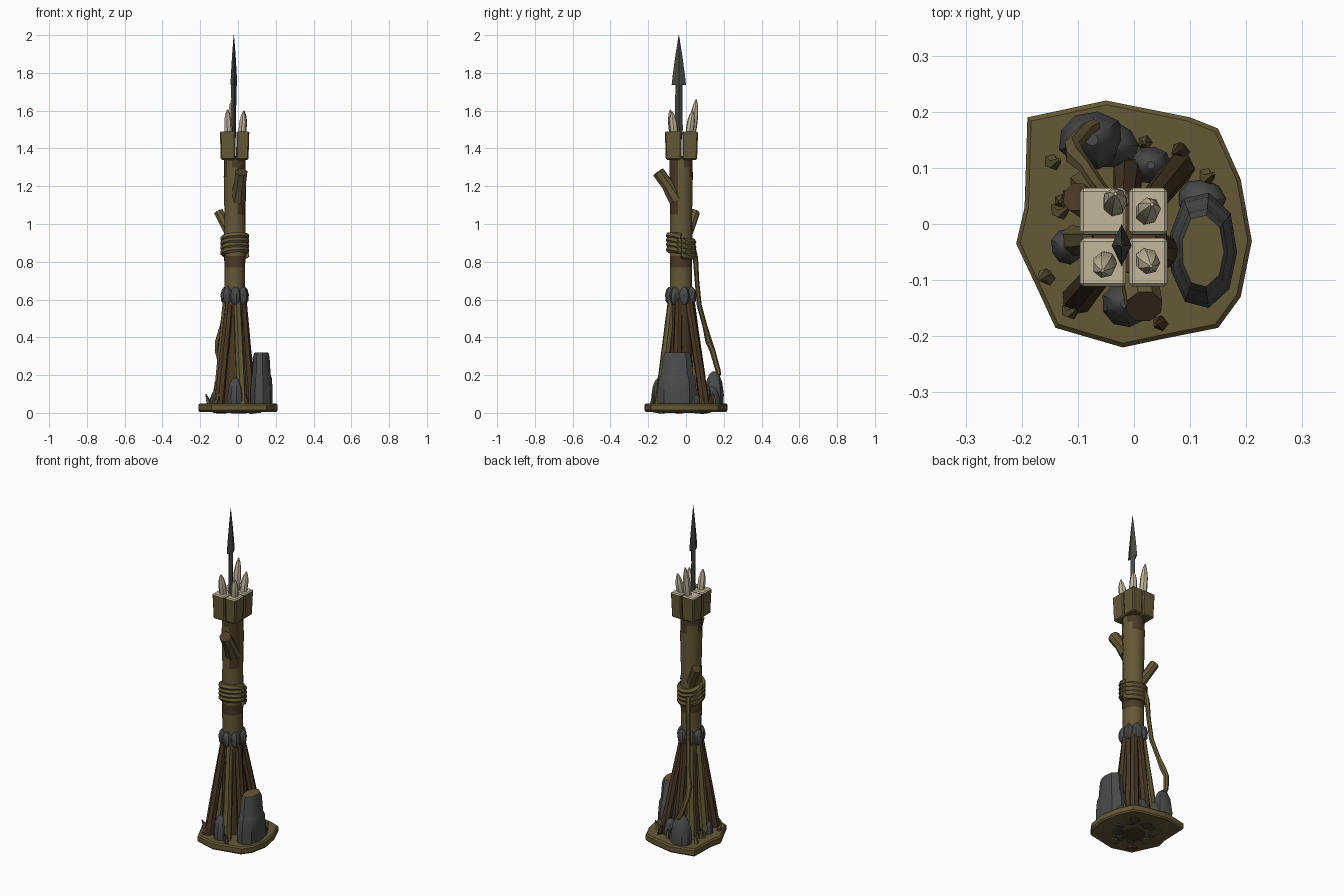
import bpy, bmesh, math, random
from mathutils import Vector, Matrix

random.seed(4)
if "Cube" in bpy.data.objects:
    bpy.data.objects.remove(bpy.data.objects["Cube"])


def material(name, rgb):
    m = bpy.data.materials.new(name)
    m.use_nodes = True
    m.diffuse_color = (*rgb, 1)
    m.node_tree.nodes["Principled BSDF"].inputs["Base Color"].default_value = (*rgb, 1)
    return m


OLIVE = material("olive wood", (0.13, 0.098, 0.036))
BROWN = material("dark bark", (0.07, 0.04, 0.018))
STONE = material("grey stone", (0.066, 0.07, 0.068))
IRON = material("dark iron", (0.06, 0.064, 0.056))
CREAM = material("cream bone", (0.55, 0.47, 0.33))


def finish(bm, name, mats, rule=None, angle=35):
    """Turn a bmesh into an object; rule(face) gives its material index."""
    bmesh.ops.recalc_face_normals(bm, faces=bm.faces)
    bm.normal_update()
    if rule:
        for f in bm.faces:
            f.material_index = rule(f)
    me = bpy.data.meshes.new(name)
    bm.to_mesh(me)
    bm.free()
    ob = bpy.data.objects.new(name, me)
    bpy.context.collection.objects.link(ob)
    for m in mats:
        me.materials.append(m)
    bpy.ops.object.select_all(action='DESELECT')
    bpy.context.view_layer.objects.active = ob
    ob.select_set(True)
    bpy.ops.object.shade_smooth_by_angle(angle=math.radians(angle))
    return ob


def sweep(name, path, radii, mats, sides=8, rule=None, squash=1.0, wobble=0.0):
    """Tapered tube through the path points, closed at both ends."""
    bm = bmesh.new()
    path = [Vector(p) for p in path]
    rings = []
    for i, (p, r) in enumerate(zip(path, radii)):
        d = (path[min(i + 1, len(path) - 1)] - path[max(i - 1, 0)]).normalized()
        u = d.cross(Vector((0, 1, 0))).normalized()
        v = d.cross(u)
        ring = []
        for k in range(sides):
            a = math.tau * (k + 0.5) / sides
            s = r * (1 + random.uniform(-wobble, wobble))
            ring.append(bm.verts.new(p + u * math.cos(a) * s + v * math.sin(a) * s * squash))
        rings.append(ring)
    for lo, hi in zip(rings, rings[1:]):
        for k in range(sides):
            n = (k + 1) % sides
            bm.faces.new((lo[k], lo[n], hi[n], hi[k]))
    bm.faces.new(rings[0])
    bm.faces.new(rings[-1])
    return finish(bm, name, mats, rule)


def rock(name, loc, size, moss=False, tiers=None):
    """Faceted boulder, stacked from irregular rings."""
    bm = bmesh.new()
    prev = None
    sides = 9
    jitter = [random.uniform(0.93, 1.06) for _ in range(sides)]
    tiers = tiers or [(0, 0.92), (0.35, 1), (0.7, 0.82), (0.92, 0.5), (1, 0.2)]
    for h, s in tiers:
        ring = []
        for k in range(sides):
            a = math.tau * k / sides
            ring.append(bm.verts.new((loc[0] + size[0] * s * jitter[k] * math.cos(a),
                                      loc[1] + size[1] * s * jitter[k] * math.sin(a),
                                      loc[2] + size[2] * h)))
        if prev:
            for k in range(sides):
                n = (k + 1) % sides
                bm.faces.new((prev[k], prev[n], ring[n], ring[k]))
        else:
            bm.faces.new(ring)
        prev = ring
    bm.faces.new(prev)
    rule = (lambda f: int(f.normal.z > 0.95)) if moss else None
    return finish(bm, name, [STONE, OLIVE], rule)


# Ground slab with an uneven outline
outline = [(-.19, .19), (-.05, .22), (.1, .19), (.15, .17), (.19, .08), (.21, -.03), (.19, -.13),
           (.15, -.185), (.05, -.205), (-.02, -.22), (-.14, -.185), (-.17, -.12), (-.21, -.035), (-.195, .03)]
bm = bmesh.new()
layers = [[bm.verts.new((x * s, y * s, z)) for x, y in outline]
          for z, s in ((0.006, 0.97), (0.014, 1), (0.042, 1), (0.05, 0.965))]
for lo, hi in zip(layers, layers[1:]):
    for k in range(len(outline)):
        n = (k + 1) % len(outline)
        bm.faces.new((lo[k], lo[n], hi[n], hi[k]))
bm.faces.new(layers[0])
bm.faces.new(layers[-1])
finish(bm, "ground_slab", [OLIVE])


# Trunk, with bare bark near the top, under the rope and between the struts
def bark(f):
    c = f.calc_center_median()
    a = math.atan2(c.y + 0.025, c.x + 0.018)
    edge = 0.05 * math.sin(3 * a + 1)
    side = abs(a + 0.7) < 0.45 and c.z > 1.05
    return int(c.z > 1.29 + edge or c.z < 0.6 or 0.76 < c.z < 0.83 or side)


heights = [0.002, 0.2, 0.4, 0.6, 0.7, 0.77, 0.83, 0.95, 1.05, 1.15, 1.2, 1.25, 1.3, 1.36]
sweep("trunk", [(-0.017, -0.026, z) for z in heights],
      [0.062, 0.058, 0.056, 0.056, 0.056, 0.057, 0.058, 0.058, 0.057, 0.059, 0.06, 0.06, 0.059, 0.058],
      [OLIVE, BROWN], 12, bark, 1.06, 0.02)

# Cut-off branches, dark on the sawn end
cut_end = lambda d: (lambda f: int(f.normal.dot(Vector(d).normalized()) > 0.85))
sweep("front_branch", [(0.0, -0.05, 1.13), (0.01, -0.1, 1.21), (0.018, -0.147, 1.275)], [0.045, 0.034, 0.034],
      [OLIVE, BROWN], 8, cut_end((0.1, -0.6, 0.75)))
sweep("back_branch", [(-0.035, 0.0, 0.94), (-0.075, 0.03, 1.01), (-0.103, 0.048, 1.065)], [0.032, 0.027, 0.027],
      [OLIVE, BROWN], 8, cut_end((-0.5, 0.4, 0.8)))

# Wound rope: one coil that climbs around the trunk, and its loose end
turns, steps = 4, 22
coil = []
for i in range(turns * steps + 1):
    a = math.tau * i / steps
    coil.append((-0.017 + 0.06 * math.cos(a), -0.026 + 0.064 * math.sin(a),
                 0.835 + 0.031 * i / steps * 0.8 - 0.012 * math.sin(a)))
sweep_rings = [0.018] * len(coil)
sweep("rope_coil", coil, sweep_rings, [OLIVE], 6)
sweep("rope_end", [(-0.04, 0.03, 0.9), (-0.05, 0.05, 0.82), (-0.055, 0.058, 0.7), (-0.065, 0.07, 0.57),
                   (-0.085, 0.1, 0.46), (-0.105, 0.12, 0.38), (-0.11, 0.14, 0.33), (-0.085, 0.168, 0.23),
                   (-0.07, 0.175, 0.2)],
      [0.016, 0.014, 0.012, 0.013, 0.013, 0.018, 0.015, 0.014, 0.012], [OLIVE], 6)

# Ring of binding stones above the struts
for k in range(7):
    a = math.tau * k / 7 + 0.3
    rock("collar_stone", (-0.017 + 0.048 * math.cos(a), -0.026 + 0.056 * math.sin(a), 0.575),
         (0.029, 0.03, 0.092), tiers=[(0, 0.5), (0.2, 0.9), (0.55, 1), (0.85, 0.75), (1, 0.35)])

# Leaning struts, reaching through the slab
struts = [(-0.105, -0.14, 1), (0.022, -0.145, 0), (-0.09, 0.075, 0), (0.085, 0.105, 1),
          (0.07, -0.05, 1), (-0.11, -0.03, 0), (-0.01, 0.1, 1)]
for x, y, dark in struts:
    a = math.atan2(y + 0.026, x + 0.017)
    top = Vector((-0.017 + 0.04 * math.cos(a), -0.026 + 0.046 * math.sin(a), 0.63))
    foot = Vector((x, y, 0.0))
    sweep("strut", [foot, foot.lerp(top, 0.35) * 1.0, foot.lerp(top, 0.7), top],
          [0.029, 0.026, 0.024, 0.021], [BROWN if dark else OLIVE], 7, wobble=0.06)

# Boulders
rock("tall_boulder", (0.122, -0.05, 0.03), (0.064, 0.105, 0.29), True,
     [(0, 1), (0.3, 1.0), (0.53, 0.93), (0.58, 0.85), (0.6, 0.82), (0.92, 0.73), (1, 0.62)])
rock("rear_boulder", (-0.075, 0.15, 0.03), (0.062, 0.052, 0.19))
rock("rear_boulder_side", (-0.035, 0.14, 0.03), (0.042, 0.042, 0.11))
rock("front_boulder", (-0.015, -0.142, 0.03), (0.043, 0.042, 0.155))
rock("right_boulder", (-0.118, -0.04, 0.03), (0.03, 0.032, 0.09))
rock("back_boulder", (0.03, 0.105, 0.03), (0.037, 0.034, 0.12))
rock("left_boulder", (0.12, 0.045, 0.03), (0.042, 0.035, 0.07))

# Splinters and chips scattered on the slab
for x, y in [(-.15, .115), (-.13, .04), (-.12, .055), (-.15, -.1), (-.12, -.15), (.05, -.18),
             (.125, .09), (.09, .125), (.02, .145), (-.14, .03)]:
    lean = random.uniform(-0.015, 0.015)
    sweep("splinter", [(x, y, 0.035), (x + lean, y - lean, 0.07), (x + 2 * lean, y, 0.1)],
          [0.015, 0.011, 0.003], [random.choice([OLIVE, BROWN])], 5)

# Chips of stone and bark showing underneath
for k in range(9):
    a = math.tau * k / 9
    rock("buried_stone", (0.1 * math.cos(a), 0.1 * math.sin(a), 0.0), (0.024, 0.017, 0.02))

# Split head: four blocks with pale cut tops
for x0, x1 in ((-0.096, -0.014), (-0.009, 0.06)):
    for y0, y1 in ((-0.112, -0.025), (-0.019, 0.064)):
        bm = bmesh.new()
        bmesh.ops.create_cube(bm, size=1, matrix=Matrix.Translation(
            ((x0 + x1) / 2, (y0 + y1) / 2, 1.415)) @ Matrix.Diagonal((x1 - x0, y1 - y0, 0.15, 1)))
        for v in bm.verts:
            if v.co.z < 1.4:
                v.co.x = -0.017 + (v.co.x + 0.017) * 0.94
                v.co.y = -0.026 + (v.co.y + 0.026) * 0.94
        bmesh.ops.bevel(bm, geom=list(bm.edges), offset=0.006, segments=1, affect='EDGES')
        finish(bm, "head_block", [OLIVE, CREAM], lambda f: int(f.normal.z > 0.5), 25)

# Bone spikes standing on the head
for x, y, dx, dy, top in [(-.05, -.065, -.006, -.018, 1.605), (.02, -.06, .01, -.015, 1.595),
                          (.02, .015, .012, .02, 1.6), (-.035, .03, .002, .024, 1.66)]:
    h = top - 1.46
    sweep("bone_spike", [(x + dx * t, y + dy * t, 1.46 + h * t) for t in (0, 0.3, 0.6, 0.85, 1)],
          [0.018, 0.022, 0.021, 0.013, 0.003], [CREAM], 7)

# Iron spearhead: half outline mirrored in y, with a raised ridge on both sides
half = [(2.0, 0.001), (1.9, 0.017), (1.8, 0.031), (1.735, 0.038), (1.752, 0.018), (1.6, 0.02), (1.5, 0.021), (1.36, 0.006)]
ridge = [0.001, 0.009, 0.015, 0.018, 0.016, 0.012, 0.012, 0.006]
bm = bmesh.new()
for sy in (-1, 1):
    for sx in (-1, 1):
        edge = [bm.verts.new((-0.022, -0.038 + sy * w, z)) for z, w in half]
        spine = [bm.verts.new((-0.022 + sx * t, -0.038, z)) for (z, w), t in zip(half, ridge)]
        for i in range(len(half) - 1):
            bm.faces.new((edge[i], edge[i + 1], spine[i + 1], spine[i]))
bmesh.ops.remove_doubles(bm, verts=bm.verts, dist=0.0005)
finish(bm, "spearhead", [IRON], None, 20)
